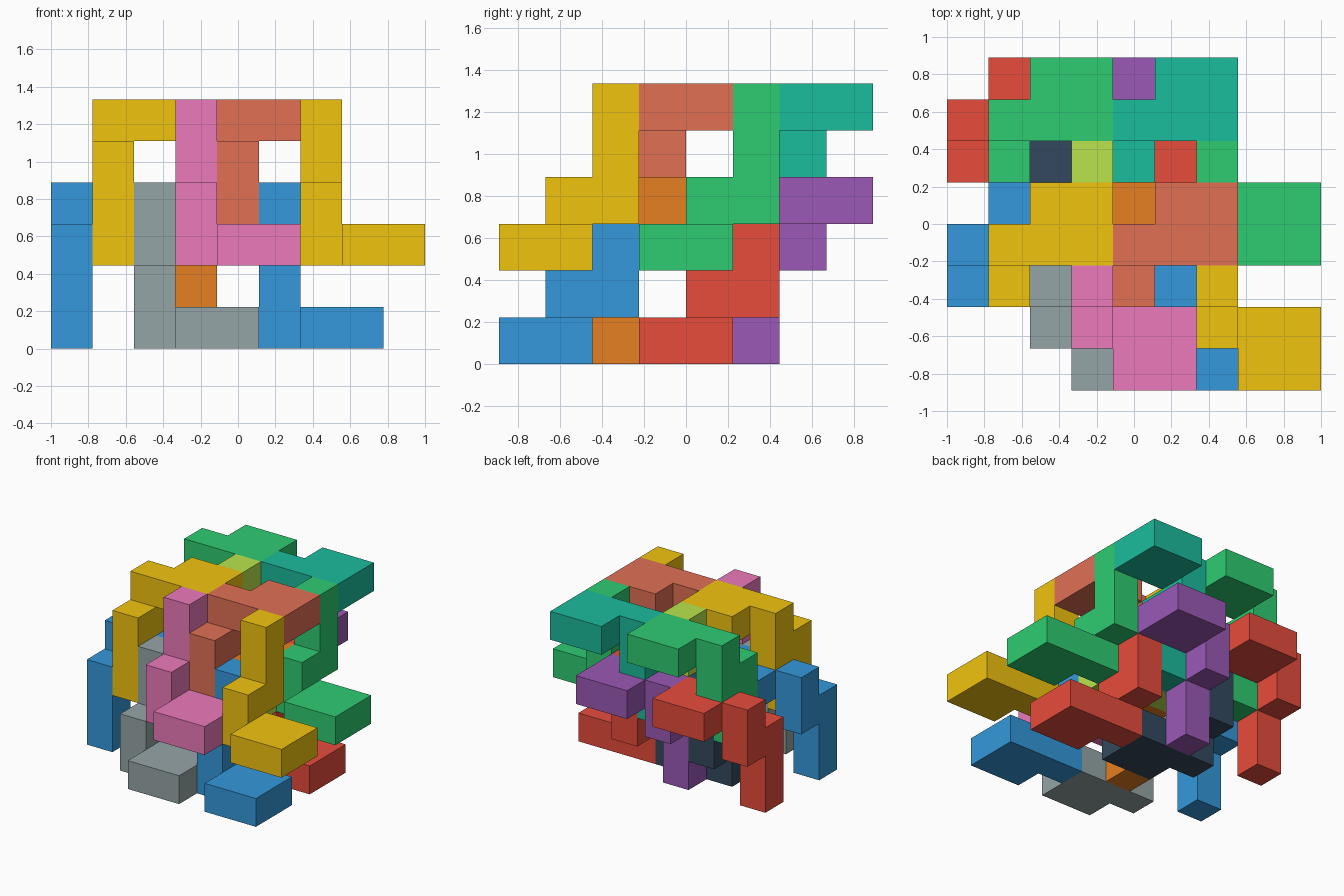
import bpy, bmesh
from mathutils import Vector

if "Cube" in bpy.data.objects:
    bpy.data.objects.remove(bpy.data.objects["Cube"])

U = 2 / 9                                  # size of one cube cell
ORIGIN = Vector((-1.0, -4 * U, 0.0))       # lower front left corner of the grid
DIRS = [Vector(d) for d in ((1, 0, 0), (-1, 0, 0), (0, 1, 0), (0, -1, 0), (0, 0, 1), (0, 0, -1))]

COLORS = {
    "yellow": (241, 196, 15), "green": (46, 204, 113), "teal": (26, 188, 156),
    "red": (231, 76, 60), "blue": (52, 152, 219), "purple": (155, 89, 182),
    "orange": (230, 126, 34), "navy": (52, 73, 94), "grey": (149, 165, 166),
    "pink": (236, 122, 187), "salmon": (225, 112, 85), "lime": (186, 228, 76),
}


def linear(c):
    c /= 255
    return c / 12.92 if c <= 0.04045 else ((c + 0.055) / 1.055) ** 2.4


def material(name):
    mat = bpy.data.materials.get(name)
    if not mat:
        mat = bpy.data.materials.new(name)
        mat.diffuse_color = (*[linear(c) for c in COLORS[name]], 1)
        mat.use_nodes = True
        mat.node_tree.nodes["Principled BSDF"].inputs["Base Color"].default_value = mat.diffuse_color
    return mat


def piece_cells(x, y, z, s):
    """Three-cell column, two-cell step, 2x2 pad; s = 1 climbs, s = -1 descends."""
    column = [(x, y, z + s * i) for i in range(3)]
    step = [(x, y + s, z + s * i) for i in (2, 3)]
    pad = [(x + i, y + s * j, z + 3 * s) for i in (1, 2) for j in (1, 2)]
    return set(column + step + pad)


def build_piece(name, color, cells):
    """Skin the outside of the cells and merge flat neighbours."""
    bm = bmesh.new()
    for cell in sorted(cells):
        centre = Vector(cell) + Vector((0.5, 0.5, 0.5))
        for d in DIRS:
            if tuple(int(v) for v in Vector(cell) + d) in cells:
                continue
            a = Vector((d.y, d.z, d.x)) / 2
            b = d.cross(a)
            corners = (a + b, b - a, -a - b, a - b)
            bm.faces.new([bm.verts.new(ORIGIN + U * (centre + d / 2 + c)) for c in corners])
    bmesh.ops.remove_doubles(bm, verts=bm.verts, dist=1e-4)
    bmesh.ops.dissolve_limit(bm, angle_limit=0.01, verts=bm.verts, edges=bm.edges)
    bmesh.ops.recalc_face_normals(bm, faces=bm.faces)
    mesh = bpy.data.meshes.new(name)
    bm.to_mesh(mesh)
    bm.free()
    mesh.materials.append(material(color))
    bpy.context.collection.objects.link(bpy.data.objects.new(name, mesh))


# Four layers of four identical pieces: column start (x, y, z), direction,
# colours ordered front left, front right, back left, back right
LAYERS = [
    ("upper_descending", 3, 2, 5, -1, ("pink", "yellow", "lime", "green")),
    ("upper_climbing", 1, 2, 2, 1, ("yellow", "salmon", "green", "teal")),
    ("lower_descending", 2, 2, 3, -1, ("grey", "blue", "navy", "red")),
    ("lower_climbing", 0, 2, 0, 1, ("blue", "orange", "red", "purple")),
]
SPOTS = ("front_left", "front_right", "back_left", "back_right")

for layer, x, y, z, s, colors in LAYERS:
    for i, (spot, color) in enumerate(zip(SPOTS, colors)):
        cells = piece_cells(x + 3 * (i % 2), y + 3 * (i // 2), z, s)
        build_piece(f"{layer}_piece_{spot}", color, cells)
